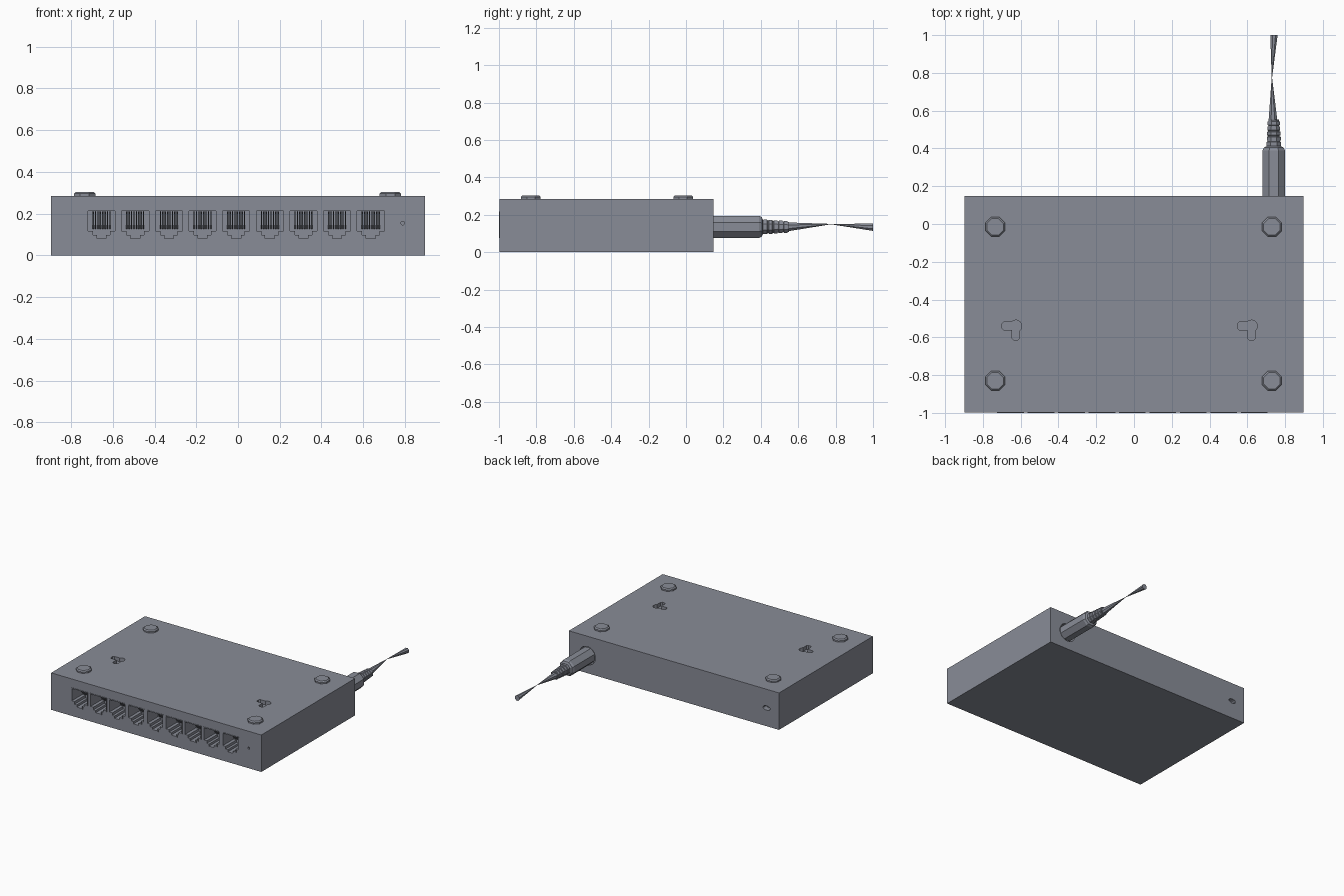
import bpy, bmesh
from math import sin, cos, pi, radians

if "Cube" in bpy.data.objects:
    bpy.data.objects.remove(bpy.data.objects["Cube"])

FRONT, BACK, TOP = -0.997, 0.147, 0.285
PORTS = [-0.654 + 0.1613 * i for i in range(9)]

# Dark blue-grey plastic
plastic = bpy.data.materials.new("dark_plastic")
plastic.diffuse_color = (0.25, 0.265, 0.31, 1)
plastic.use_nodes = True
plastic.node_tree.nodes["Principled BSDF"].inputs["Base Color"].default_value = plastic.diffuse_color


def add_loft(bm, rings, cap_start=True, cap_end=True):
    """Skin a series of equal-length point rings."""
    loops = [[bm.verts.new(p) for p in ring] for ring in rings]
    n = len(loops[0])
    for a, b in zip(loops, loops[1:]):
        for i in range(n):
            j = (i + 1) % n
            bm.faces.new((a[i], a[j], b[j], b[i]))
    if cap_start:
        bm.faces.new(loops[0])
    if cap_end:
        bm.faces.new(loops[-1])


def make(name, lofts):
    bm = bmesh.new()
    for rings in lofts:
        add_loft(bm, rings)
    bmesh.ops.recalc_face_normals(bm, faces=bm.faces[:])
    me = bpy.data.meshes.new(name)
    bm.to_mesh(me)
    bm.free()
    me.materials.append(plastic)
    ob = bpy.data.objects.new(name, me)
    bpy.context.collection.objects.link(ob)
    return ob


def rect(x0, x1, y0, y1, z):
    return [(x0, y0, z), (x1, y0, z), (x1, y1, z), (x0, y1, z)]


def ring_y(cx, cz, y, r, n=8, sx=1.0):
    return [(cx + sx * r * cos((i + .5) * 2 * pi / n), y,
             cz + r * sin((i + .5) * 2 * pi / n)) for i in range(n)]


def ring_z(cx, cy, z, r, n):
    return [(cx + r * cos((i + .5) * 2 * pi / n),
             cy + r * sin((i + .5) * 2 * pi / n), z) for i in range(n)]


def port_outline(cx, y, d=0.0):
    """Stepped socket opening, inset by d."""
    w1, w2, w3 = .071 - d, .047 - d, .028 - d
    t, a, b, c = .218 - d, .112 + d, .092 + d, .075 + d
    half = [(w1, t), (w1, a), (w2, a), (w2, b), (w3, b), (w3, c)]
    pts = half + [(-x, z) for x, z in reversed(half)]
    return [(cx + x, y, z) for x, z in pts]


def keyhole(cx, cy, z):
    """Round hole with a slot to the left and one towards the front."""
    w, r, reach = .02, .031, .075
    pts = [(r * cos(radians(a)), r * sin(radians(a))) for a in range(140, -51, -19)]
    pts += [(w, -reach + .01), (w - .01, -reach), (-w + .01, -reach), (-w, -reach + .01),
            (-w, -w), (-reach + .01, -w), (-reach, -w + .01),
            (-reach, w - .01), (-reach + .01, w)]
    return [(cx + x, cy + y, z) for x, y in pts]


# Case with port, wall mount, plug, lock slot and reset openings cut out
case = make("case", [[rect(-.897, .897, FRONT, BACK, 0), rect(-.897, .897, FRONT, BACK, TOP)]])
PX, PZ = .74, .135
cuts = [[port_outline(x, FRONT - .05, .001), port_outline(x, -.862, .001)] for x in PORTS]
cuts += [[keyhole(x, -.54, TOP - .03), keyhole(x, -.54, TOP + .05)] for x in (-.625, .622)]
cuts.append([ring_y(PX, PZ, BACK - .05, .07, 20), ring_y(PX, PZ, BACK + .05, .07, 20)])
cuts.append([ring_y(-.79, .14, BACK - .04, .017, 12, 1.8), ring_y(-.79, .14, BACK + .05, .017, 12, 1.8)])
cuts.append([ring_y(.79, .155, FRONT - .05, .009, 8), ring_y(.79, .155, FRONT + .015, .009, 8)])
cutter = make("case_cutter", cuts)
cutter.hide_render = True
mod = case.modifiers.new("openings", 'BOOLEAN')
mod.operation, mod.solver, mod.object = 'DIFFERENCE', 'EXACT', cutter
bpy.context.view_layer.objects.active = case
bpy.ops.object.modifier_apply(modifier=mod.name)
bpy.data.objects.remove(cutter)

for k, x in enumerate(PORTS, 1):
    # Port liner: outer skin, protruding rim, inner skin, back wall
    make(f"port_liner_{k}", [[port_outline(x, -.864), port_outline(x, -1.0),
                              port_outline(x, -1.0, .006), port_outline(x, -.868, .006)]])
    # Eight slanted contact wires under the roof of each port
    wires = []
    for i in range(8):
        px = x + (i - 3.5) * .0115
        ends = []
        for y, z in ((-.985, .21), (-.95, .205), (-.88, .13)):
            ends.append([(px - .003, y, z - .003), (px + .003, y, z - .003),
                         (px + .003, y, z + .003), (px - .003, y, z + .003)])
        wires.append(ends)
    make(f"port_contacts_{k}", wires)

# Rubber feet
for x in (-.735, .73):
    for y in (-.015, -.83):
        make("foot", [[ring_z(x, y, TOP - .005, .056, 8), ring_z(x, y, TOP + .011, .056, 8),
                       ring_z(x, y, TOP + .019, .047, 8)]])

# Power plug body and tip inside the socket
make("power_plug", [[ring_y(PX, PZ, y, r) for y, r in
                     ((BACK - .045, .03), (BACK - .012, .03), (BACK - .01, .064),
                      (.39, .064), (.405, .056), (.412, .04))]])

# Ribbed strain relief
relief = [(.405, .038)]
for i in range(5):
    y, r = .416 + i * .027, .042 - i * .0018
    relief += [(y, r), (y + .018, r), (y + .02, r - .006), (y + .025, r - .006)]
relief.append((.552, .03))
make("strain_relief", [[ring_y(PX, PZ, y, r) for y, r in relief]])

# Cable pinched to a point halfway
make("cable", [[ring_y(.736, .135, .54, .026), ring_y(.73, .15, .775, .0012),
                ring_y(.741, .133, 1.0, .021)]])
